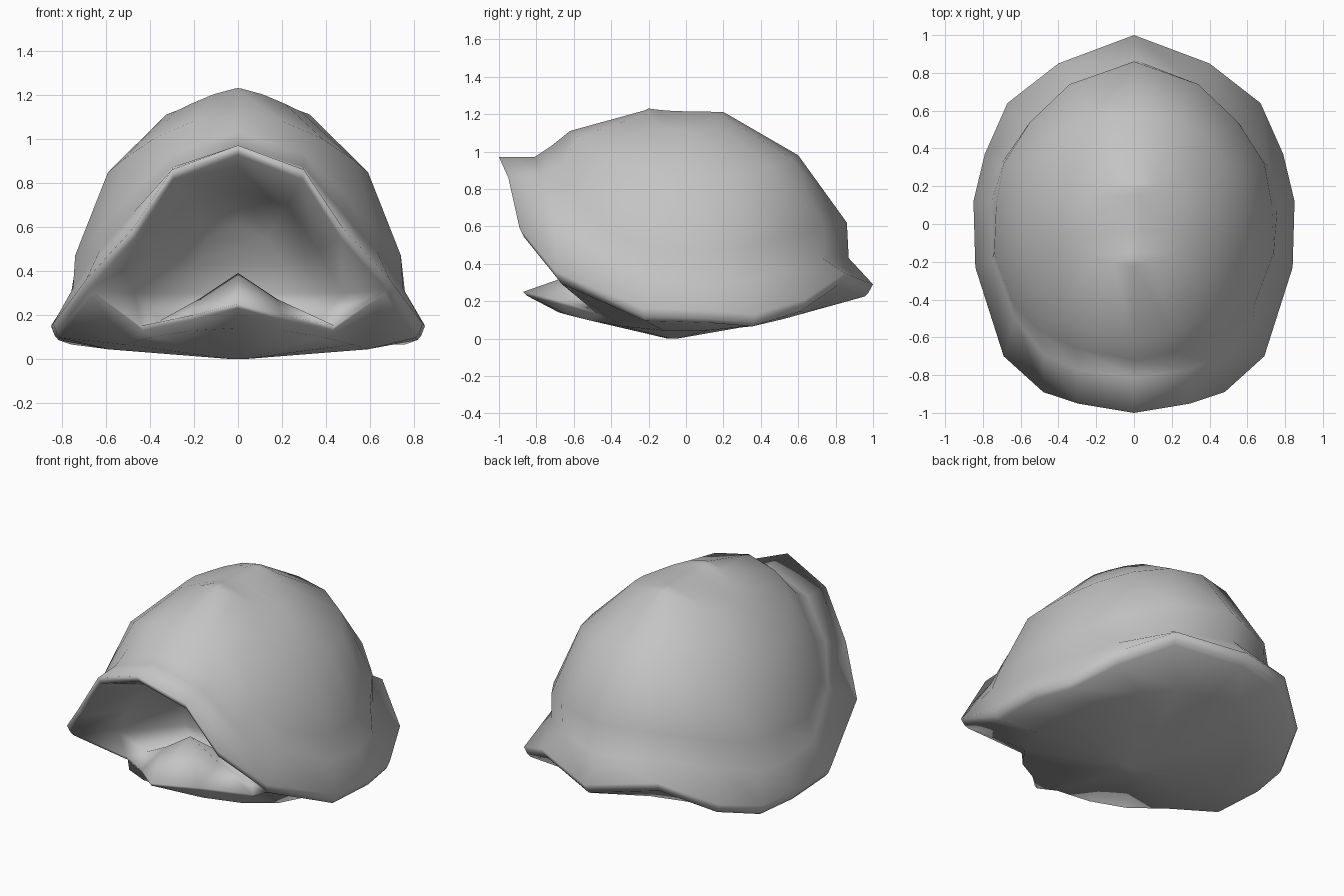
import bpy, bmesh, math

cube = bpy.data.objects.get("Cube")
if cube:
    bpy.data.objects.remove(cube, do_unlink=True)

grey = bpy.data.materials.new("shell grey")
grey.use_nodes = True
colour = (0.55, 0.55, 0.55, 1)
grey.diffuse_color = colour
grey.node_tree.nodes["Principled BSDF"].inputs["Base Color"].default_value = colour

COLS = 10  # columns from front centre to back centre on one side


def oval(width, y_front, y_back, z_front, z_side, z_back, power=2):
    """Half ring whose height varies from front to side to back."""
    ring = []
    for i in range(COLS):
        angle = math.pi * (i / (COLS - 1) - 0.5)
        s = math.sin(angle)
        end = z_front if s < 0 else z_back
        ring.append((width * math.cos(angle),
                     (y_front + y_back) / 2 + (y_back - y_front) / 2 * s,
                     z_side + (end - z_side) * abs(s) ** power))
    return ring


def shifted(ring, sx, sy, dz):
    return [(x * sx, y * sy, z + dz) for x, y, z in ring]


def cap(bm, loop):
    """Close a mirrored loop with strips running across the middle."""
    for i in range(len(loop) // 2):
        corners = (loop[i], loop[i + 1], loop[-i - 1], loop[-i])
        bm.faces.new(list(dict.fromkeys(corners)))


def loft(bm, rings):
    """Mirror half rings and join them in order; return the vertex loops."""
    loops = []
    for half in rings:
        middle = [(0, y, z) for _, y, z in (half[0], half[-1])]
        side = half[1:-1]
        other = [(-x, y, z) for x, y, z in reversed(side)]
        loops.append([bm.verts.new(p) for p in middle[:1] + side + middle[1:] + other])
    for a, b in zip(loops, loops[1:]):
        for i in range(len(a)):
            j = (i + 1) % len(a)
            bm.faces.new((a[i], a[j], b[j], b[i]))
    return loops


# Flared rim: arched over the front opening, low at the sides
rim = [(0, -1, .97), (.3, -.95, .86), (.48, -.89, .59), (.69, -.7, .36), (.84, -.23, .16),
       (.85, .12, .15), (.79, .37, .13), (.67, .64, .21), (.4, .85, .35), (0, 1, .29)]
lip = shifted(rim, .98, .975, -.045)
# Crease where the rim meets the dome, and the widest dome ring above it
crease = [(0, -.81, .97), (.3, -.77, .87), (.48, -.69, .66), (.63, -.5, .49), (.75, -.18, .32),
          (.76, .1, .29), (.71, .31, .3), (.58, .5, .36), (.34, .73, .43), (0, .87, .43)]
waist = [(0, -.72, 1.03), (.3, -.66, .93), (.5, -.56, .73), (.64, -.42, .57), (.74, -.15, .47),
         (.73, .1, .47), (.69, .32, .48), (.55, .54, .54), (.34, .74, .6), (0, .86, .62)]
# Upper dome rings from the top ridge down
dome = [oval(.04, -.2, .2, 1.23, 1.215, 1.21),
        oval(.33, -.22, .22, 1.22, 1.11, 1.2, 3),
        oval(.6, -.62, .6, 1.11, .84, .98)]

# Front tongue of the belly, which meets the lip at the corners of the opening
tongue = [(0, -.87, .25), (.2, -.67, .2), (.44, -.48, .15)]
edge = tongue + lip[3:]
bowl = oval(.6, -.68, .68, .14, .04, .15)
belly = [edge, shifted(edge, .98, .98, -.02), bowl, oval(.05, -.1, -.02, 0, 0, .005)]

# Neck pocket: from the opening, over the floor ridge, to the back wall
mouth = lip[:4] + tongue[::-1]
throat = [(0, -.62, .77), (.22, -.6, .7), (.36, -.57, .5), (.47, -.5, .3),
          (.36, -.4, .17), (.18, -.45, .27), (0, -.47, .39)]
back_wall = [(0, -.25, .6), (.13, -.25, .55), (.2, -.23, .43), (.23, -.2, .3),
             (.18, -.2, .22), (.1, -.2, .2), (0, -.2, .2)]

# One continuous skin
bm = bmesh.new()
cap(bm, loft(bm, dome + [waist, crease, rim, lip])[0])
cap(bm, loft(bm, belly)[-1])
cap(bm, loft(bm, [mouth, throat, back_wall])[-1])
bmesh.ops.remove_doubles(bm, verts=bm.verts, dist=0.0005)
bmesh.ops.recalc_face_normals(bm, faces=bm.faces)
mesh = bpy.data.meshes.new("shell")
bm.to_mesh(mesh)
bm.free()
mesh.materials.append(grey)
mesh.shade_smooth()
bpy.context.collection.objects.link(bpy.data.objects.new("shell", mesh))
